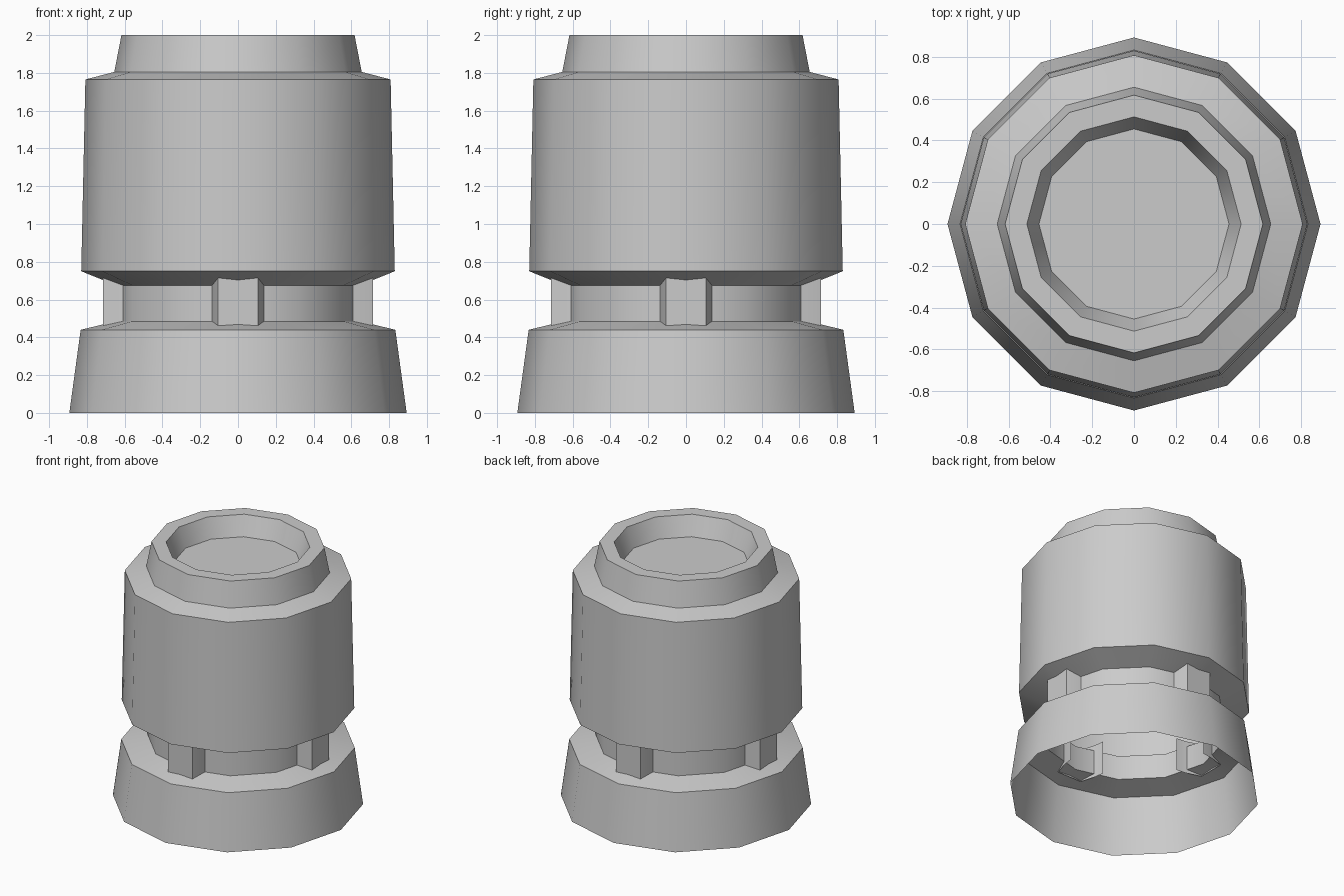
import bpy
import bmesh
import math
from mathutils import Matrix

if "Cube" in bpy.data.objects:
    bpy.data.objects.remove(bpy.data.objects["Cube"], do_unlink=True)

SIDES = 12

grey = bpy.data.materials.new("plain_grey")
grey.use_nodes = True
colour = (0.6, 0.6, 0.6, 1)
grey.diffuse_color = colour
grey.node_tree.nodes["Principled BSDF"].inputs["Base Color"].default_value = colour


def finish(bm, name):
    mesh = bpy.data.meshes.new(name)
    bm.to_mesh(mesh)
    bm.free()
    mesh.materials.append(grey)
    obj = bpy.data.objects.new(name, mesh)
    bpy.context.collection.objects.link(obj)
    bpy.ops.object.select_all(action="DESELECT")
    obj.select_set(True)
    bpy.context.view_layer.objects.active = obj
    bpy.ops.object.shade_smooth_by_angle(angle=math.radians(35))
    return obj


def lathe(name, profile, capped=False):
    """Turn a (radius, height) profile into a many-sided shell."""
    bm = bmesh.new()
    rings = []
    for r, z in profile:
        rings.append([bm.verts.new((r * math.cos(i * math.tau / SIDES),
                                    r * math.sin(i * math.tau / SIDES), z))
                      for i in range(SIDES)])
    for low, high in zip(rings, rings[1:]):
        for i in range(SIDES):
            j = (i + 1) % SIDES
            bm.faces.new((low[i], low[j], high[j], high[i]))
    if capped:
        bm.faces.new(rings[-1])
    return finish(bm, name)


# Flared open base, recessed neck, main body, and rimmed cup on top
lathe("housing", [
    (0.893, 0), (0.833, 0.44), (0.645, 0.485), (0.645, 0.675),
    (0.83, 0.75), (0.808, 1.765), (0.655, 1.805), (0.617, 2.0),
    (0.513, 2.0), (0.455, 1.85),
], capped=True)

# Four tapered clips around the neck, open on their inner side
bm = bmesh.new()
plan = [(0.52, -0.15), (0.60, -0.14), (0.715, -0.105),
        (0.715, 0.105), (0.60, 0.14), (0.52, 0.15)]
for quarter in range(4):
    turn = Matrix.Rotation(quarter * math.pi / 2, 3, "Z")
    low, high = [[bm.verts.new(turn @ Matrix.Translation((x, y, z)).translation)
                  for x, y in plan] for z in (0.455, 0.715)]
    for i in range(len(plan) - 1):
        bm.faces.new((low[i], low[i + 1], high[i + 1], high[i]))
finish(bm, "neck_clips")
